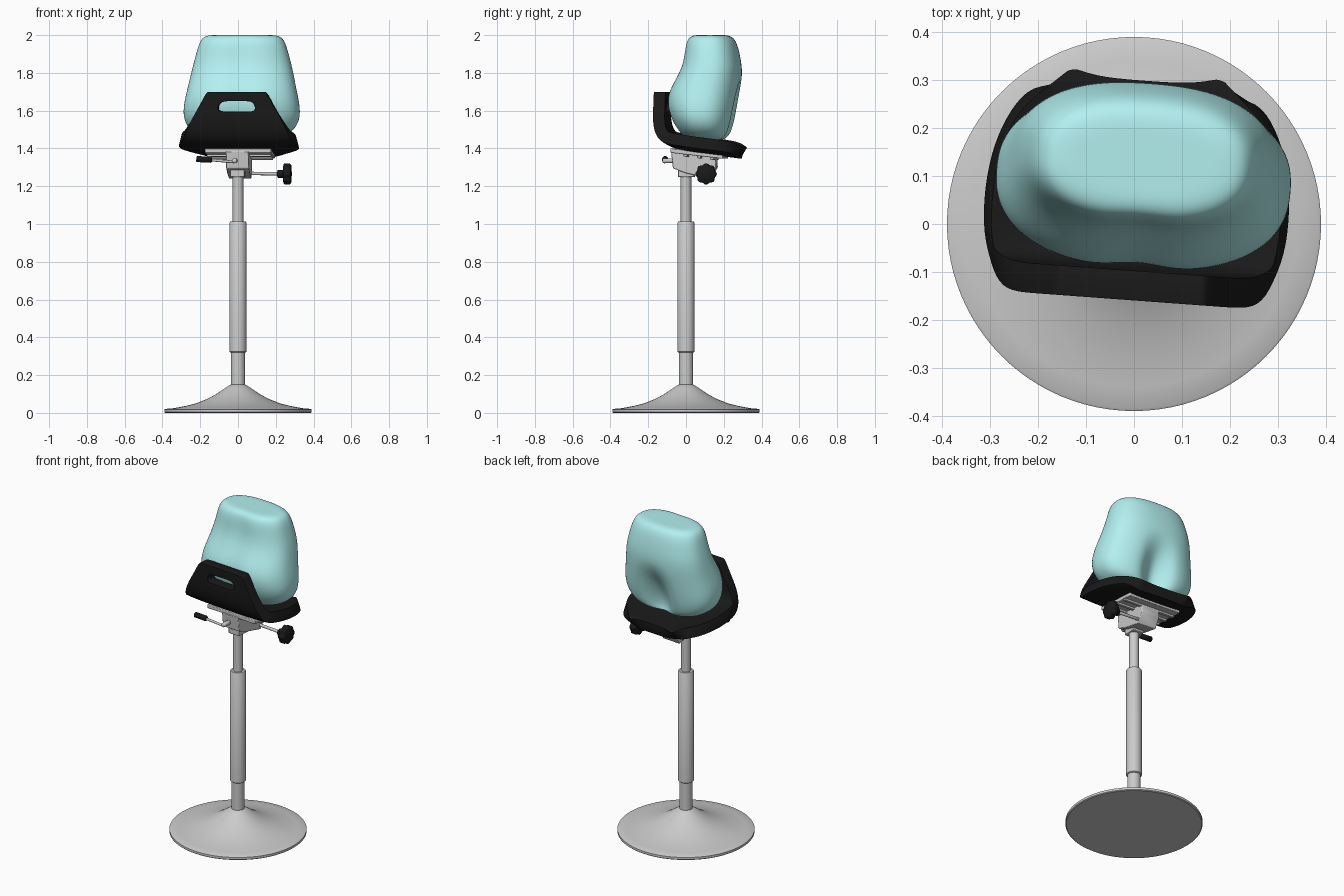
import bpy, bmesh, math
from mathutils import Vector, Matrix

if "Cube" in bpy.data.objects:
    bpy.data.objects.remove(bpy.data.objects["Cube"])

YAW = Matrix.Rotation(math.radians(-4.2), 4, 'Z')   # upper part is swivelled a little


def material(name, rgb):
    m = bpy.data.materials.new(name)
    m.diffuse_color = (*rgb, 1)
    m.use_nodes = True
    m.node_tree.nodes["Principled BSDF"].inputs["Base Color"].default_value = m.diffuse_color
    return m


BLACK = material("black", (0.01, 0.01, 0.01))
AQUA = material("aqua", (0.45, 0.87, 0.87))


def finish(name, bm, mat=None, angle=35, xf=None):
    bmesh.ops.recalc_face_normals(bm, faces=bm.faces)
    me = bpy.data.meshes.new(name)
    bm.to_mesh(me)
    bm.free()
    for p in me.polygons:
        p.use_smooth = True
    me.set_sharp_from_angle(angle=math.radians(angle))
    ob = bpy.data.objects.new(name, me)
    bpy.context.collection.objects.link(ob)
    if xf:
        ob.matrix_world = xf
    if mat:
        me.materials.append(mat)
    return ob


def loft(name, rings, mat=None, angle=35, xf=None):
    bm = bmesh.new()
    rows = [[bm.verts.new(p) for p in r] for r in rings]
    for a, b in zip(rows, rows[1:]):
        for i in range(len(a)):
            j = (i + 1) % len(a)
            bm.faces.new((a[i], a[j], b[j], b[i]))
    bm.faces.new(rows[0])
    bm.faces.new(rows[-1])
    return finish(name, bm, mat, angle, xf)


def lathe(name, profile, n=64, **kw):
    return loft(name, [[(r * math.cos(2 * math.pi * i / n), r * math.sin(2 * math.pi * i / n), z)
                        for i in range(n)] for r, z in profile], **kw)


def prism(name, outline, x0, x1, bevel=0.004):
    ob = loft(name, [[(x, y, z) for y, z in outline] for x in (x0, x1)], xf=YAW)
    b = ob.modifiers.new("bevel", 'BEVEL')
    b.width, b.segments = bevel, 2
    return ob


def rod(name, a, b, r, mat=None):
    a, b = Vector(a), Vector(b)
    e, length = min(0.004, r * 0.4), (b - a).length
    xf = YAW @ Matrix.Translation(a) @ (b - a).to_track_quat('Z', 'Y').to_matrix().to_4x4()
    return lathe(name, [(r - e, 0), (r, e), (r, length - e), (r - e, length)], 20, mat=mat, angle=50, xf=xf)


# Flared foot and telescopic column
lathe("base", [(0.385, 0), (0.39, 0.004), (0.39, 0.018), (0.385, 0.021), (0.34, 0.025), (0.28, 0.036),
               (0.22, 0.051), (0.16, 0.075), (0.11, 0.103), (0.07, 0.13), (0.045, 0.147), (0.036, 0.15)], 96)
lathe("lower_tube", [(0.038, 0.14), (0.038, 0.33)], 48)
lathe("outer_tube", [(0.041, 0.32), (0.045, 0.324), (0.045, 1.005), (0.041, 1.012)], 48)
lathe("piston", [(0.028, 1.0), (0.028, 1.27)], 40)

# Tilt mechanism under the seat
prism("tilt_housing", [(-0.075, 1.385), (-0.065, 1.295), (0.0, 1.27), (0.13, 1.24), (0.165, 1.30), (0.16, 1.37)],
      -0.058, 0.062)
prism("column_socket", [(-0.04, 1.30), (-0.04, 1.248), (0.045, 1.248), (0.045, 1.30)], -0.038, 0.038)
prism("seat_plate", [(-0.07, 1.40), (-0.07, 1.377), (0.21, 1.345), (0.21, 1.375)], -0.17, 0.18)
for i in range(3):
    y = 0.0 + 0.07 * i
    z = 1.367 - 0.114 * y
    prism(f"plate_rib_{i}", [(y, z + 0.01), (y, z - 0.01), (y + 0.02, z - 0.012), (y + 0.02, z + 0.008)],
          -0.165, 0.175, 0.002)

# Height lever
rod("lever_pivot", (-0.01, -0.06, 1.335), (-0.01, -0.125, 1.335), 0.013)
rod("lever_arm", (-0.01, -0.115, 1.328), (-0.15, -0.122, 1.34), 0.007)
rod("lever_grip", (-0.13, -0.122, 1.34), (-0.212, -0.126, 1.344), 0.016, BLACK)

# Tilt knob with lobed rim
rod("knob_shaft", (0.05, 0.125, 1.268), (0.25, 0.125, 1.265), 0.009)
rod("knob_hub", (0.20, 0.125, 1.265), (0.245, 0.125, 1.265), 0.022, BLACK)
N = 64
loft("knob", [[(x, 0.125 + r * k * math.cos(t), 1.265 + r * k * math.sin(t))
               for t in [2 * math.pi * i / N for i in range(N)]
               for k in [1 + 0.06 * math.cos(8 * t)]]
              for x, r in ((0.232, 0.047), (0.238, 0.053), (0.266, 0.053), (0.273, 0.046))], BLACK, 50, YAW)

# Seat shell: bent sheet running from backrest top to seat lip (y, z, half width)
stations = [(-0.128, 1.70, 0.158), (-0.128, 1.65, 0.183), (-0.128, 1.595, 0.214), (-0.126, 1.52, 0.258),
            (-0.10, 1.457, 0.29), (-0.04, 1.425, 0.308), (0.06, 1.408, 0.312), (0.15, 1.398, 0.298),
            (0.22, 1.387, 0.268), (0.27, 1.38, 0.225), (0.296, 1.377, 0.16)]
cols = [-1, -0.9, -0.72, -0.5, -0.25, 0, 0.25, 0.5, 0.72, 0.9, 1]
bm = bmesh.new()
rows = []
for k, (y, z, w) in enumerate(stations):
    curl = 0.025 if 4 < k < 10 else 0
    rows.append([bm.verts.new((w * u + 0.003, y, z + curl * u ** 4)) for u in cols])
for r in range(len(rows) - 1):
    for c in range(len(cols) - 1):
        if r == 1 and 3 <= c <= 6:      # grip slot
            continue
        bm.faces.new((rows[r][c], rows[r][c + 1], rows[r + 1][c + 1], rows[r + 1][c]))
seat = finish("seat_shell", bm, BLACK, 180, YAW)
s = seat.modifiers.new("round", 'SUBSURF')
s.levels = s.render_levels = 2
s = seat.modifiers.new("thick", 'SOLIDIFY')
s.thickness, s.offset = 0.062, 0
s = seat.modifiers.new("bevel", 'BEVEL')
s.width, s.segments, s.angle_limit = 0.016, 3, math.radians(50)

# Body-shaped cushion: z, half width, y min, y max, front cleft, thigh notch
sections = [(1.445, 0.06, 0.07, 0.17, 0.0, 0.0), (1.445, 0.15, 0.02, 0.215, 0.05, 0.4),
            (1.47, 0.245, -0.02, 0.24, 0.08, 0.62), (1.52, 0.295, -0.055, 0.255, 0.1, 0.62),
            (1.58, 0.312, -0.085, 0.268, 0.1, 0.5), (1.65, 0.304, -0.098, 0.28, 0.09, 0.3),
            (1.71, 0.29, -0.085, 0.29, 0.07, 0.12), (1.77, 0.277, -0.05, 0.296, 0.05, 0.0),
            (1.83, 0.264, -0.02, 0.296, 0.06, 0.0), (1.89, 0.248, -0.007, 0.286, 0.07, 0.0),
            (1.95, 0.232, 0.0, 0.272, 0.07, 0.0), (1.988, 0.212, 0.014, 0.252, 0.06, 0.0),
            (2.0, 0.18, 0.045, 0.22, 0.03, 0.0), (2.0, 0.12, 0.08, 0.185, 0.0, 0.0),
            (2.0, 0.05, 0.11, 0.155, 0.0, 0.0)]


def body_ring(z, w, y0, y1, cleft, notch, n=48):
    ring = []
    for i in range(n):
        c, s = math.cos(2 * math.pi * i / n), math.sin(2 * math.pi * i / n)
        x = w * math.copysign(abs(c) ** 0.82, c)
        y = (y1 - y0) / 2 * math.copysign(abs(s) ** 0.82, s)
        dip = notch * math.exp(-(x / 0.075) ** 2) if s > 0 else cleft * math.exp(-(x / 0.06) ** 2)
        ring.append((x + 0.013, (y0 + y1) / 2 + y * (1 - dip), z))
    return ring


body = loft("body_cushion", [body_ring(*s) for s in sections], AQUA, 180, YAW)
s = body.modifiers.new("smooth", 'SUBSURF')
s.levels = s.render_levels = 2
